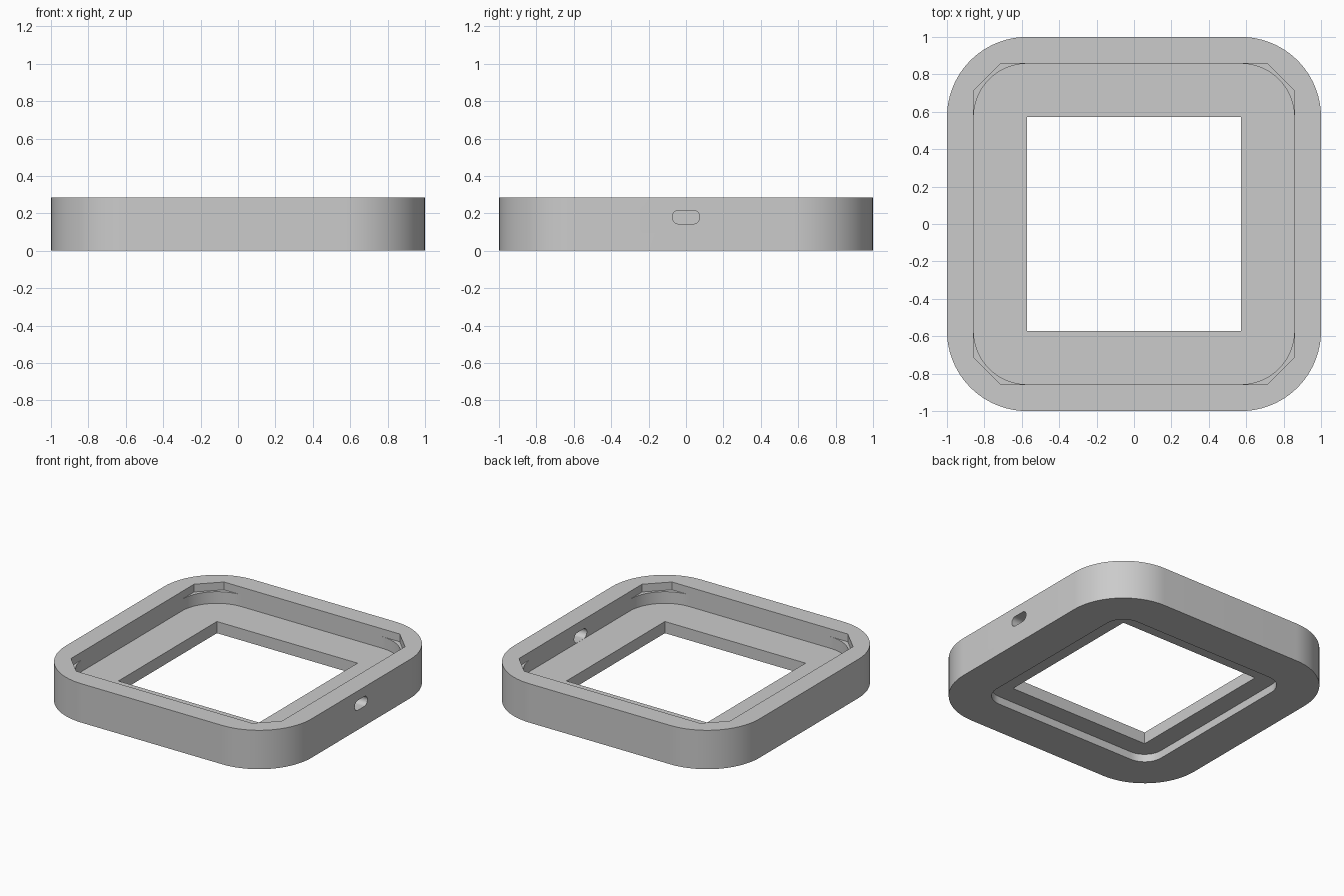
import bpy
import bmesh
from math import pi, cos, sin, radians

if "Cube" in bpy.data.objects:
    bpy.data.objects.remove(bpy.data.objects["Cube"], do_unlink=True)

MM = 1 / 35  # the frame is laid out on a 70-unit square

grey = bpy.data.materials.new("plain grey")
grey.use_nodes = True
grey.diffuse_color = (0.6, 0.6, 0.6, 1)
grey.node_tree.nodes["Principled BSDF"].inputs["Base Color"].default_value = (0.6, 0.6, 0.6, 1)


def rounded_rect(half_w, half_h, radius, steps):
    """Counter-clockwise outline; one step gives a straight chamfer."""
    points = []
    for quarter, (sx, sy) in enumerate([(1, 1), (-1, 1), (-1, -1), (1, -1)]):
        for i in range(steps + 1):
            a = (quarter + i / steps) * pi / 2
            points.append((sx * (half_w - radius) + radius * cos(a),
                           sy * (half_h - radius) + radius * sin(a)))
    return points


def prism(name, outline, low, high, axis="z"):
    """Extrude an outline along z, or along x with the outline in y and z."""
    bm = bmesh.new()
    place = (lambda u, v, w: (u, v, w)) if axis == "z" else (lambda u, v, w: (w, u, v))
    base = bm.faces.new([bm.verts.new(place(u, v, low)) for u, v in outline])
    side = bmesh.ops.extrude_face_region(bm, geom=[base])
    verts = [g for g in side["geom"] if isinstance(g, bmesh.types.BMVert)]
    bmesh.ops.translate(bm, verts=verts, vec=place(0, 0, high - low))
    bmesh.ops.recalc_face_normals(bm, faces=bm.faces)
    mesh = bpy.data.meshes.new(name)
    bm.to_mesh(mesh)
    bm.free()
    mesh.materials.append(grey)
    obj = bpy.data.objects.new(name, mesh)
    bpy.context.collection.objects.link(obj)
    return obj


def square(half, radius, steps):
    return rounded_rect(half * MM, half * MM, radius * MM, steps)


# Outer body
frame = prism("square_frame", square(35, 15, 24), 0, 10 * MM)

# Cavity, corner notches, window, underside recess and side slot
slot = [(u, v + 0.18) for u, v in rounded_rect(0.0735, 0.0365, 0.036, 8)]
cutters = [
    prism("cavity_cutter", square(30, 10, 24), 5 * MM, 12 * MM),
    prism("corner_notch_cutter", square(30, 5, 1), 8 * MM, 13 * MM),
    prism("window_cutter", [(s * 20 * MM, t * 20 * MM) for s, t in
                            [(1, 1), (-1, 1), (-1, -1), (1, -1)]], -MM, 7 * MM),
    prism("recess_cutter", square(25, 5, 12), -2 * MM, 2 * MM),
    prism("slot_cutter", slot, 29 * MM, 37 * MM, "x"),
]

bpy.context.view_layer.objects.active = frame
for cutter in cutters:
    cut = frame.modifiers.new(cutter.name, "BOOLEAN")
    cut.operation = "DIFFERENCE"
    cut.solver = "EXACT"
    cut.object = cutter
    bpy.ops.object.modifier_apply(modifier=cut.name)
    bpy.data.objects.remove(cutter, do_unlink=True)

# Smooth the rounded corners, keep the edges crisp
bpy.ops.object.select_all(action="DESELECT")
frame.select_set(True)
bpy.ops.object.shade_smooth_by_angle(angle=radians(30))
